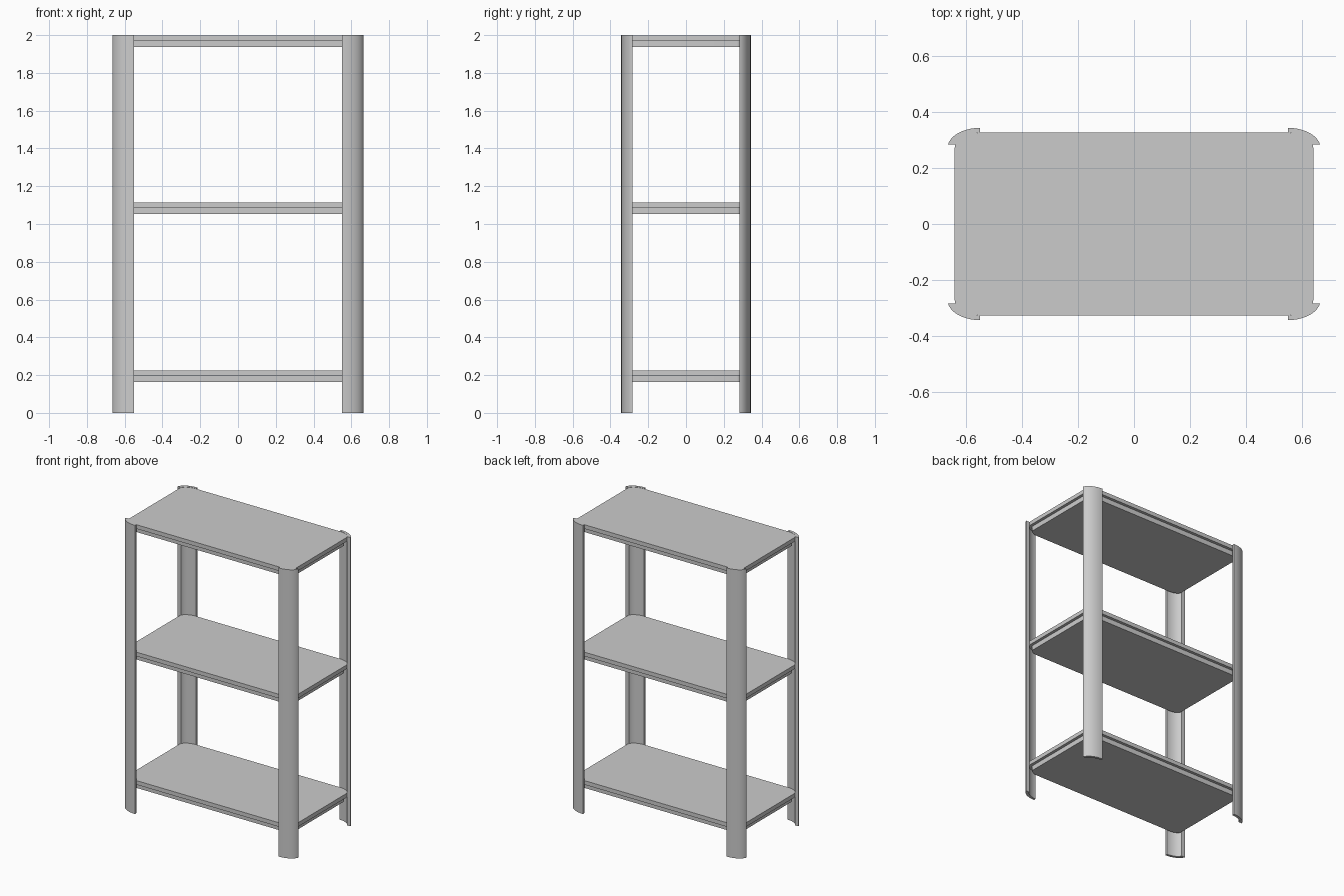
import bpy, bmesh, math

if "Cube" in bpy.data.objects:
    bpy.data.objects.remove(bpy.data.objects["Cube"])

CX, CY = 0.55, 0.27  # centre of the rounded corner


def arc(rx, ry, a0, a1, n=12):
    return [(CX + rx * math.cos(a0 + (a1 - a0) * i / n),
             CY + ry * math.sin(a0 + (a1 - a0) * i / n)) for i in range(n + 1)]


def extrude(name, outline, z0, z1):
    bm = bmesh.new()
    face = bm.faces.new([bm.verts.new((x, y, z0)) for x, y in outline])
    ret = bmesh.ops.extrude_face_region(bm, geom=[face])
    verts = [v for v in ret["geom"] if isinstance(v, bmesh.types.BMVert)]
    bmesh.ops.translate(bm, verts=verts, vec=(0, 0, z1 - z0))
    bmesh.ops.recalc_face_normals(bm, faces=bm.faces)
    mesh = bpy.data.meshes.new(name)
    bm.to_mesh(mesh)
    bm.free()
    obj = bpy.data.objects.new(name, mesh)
    bpy.context.collection.objects.link(obj)
    bpy.ops.object.select_all(action='DESELECT')
    obj.select_set(True)
    bpy.context.view_layer.objects.active = obj
    bpy.ops.object.shade_smooth_by_angle(angle=math.radians(30))
    return obj


def four_way(quarter):
    flip = quarter[::-1]
    return (quarter + [(-x, y) for x, y in flip]
            + [(-x, -y) for x, y in quarter] + [(x, -y) for x, y in flip])


# Curved corner posts
post = arc(0.116, 0.073, 0.2, math.pi / 2) + arc(0.09, 0.056, 0.25, math.pi / 2)[::-1]
for sx, side in ((-1, "left"), (1, "right")):
    for sy, end in ((-1, "front"), (1, "back")):
        extrude(f"{end}_{side}_post", [(x * sx, y * sy) for x, y in post], 0, 2)

# Shelves: a top board over a slightly inset lower board
board = four_way(arc(0.09, 0.056, 0, math.pi / 2))
inset = four_way(arc(0.07, 0.036, 0, math.pi / 2))
for name, top in (("bottom", 0.225), ("middle", 1.115), ("top", 1.998)):
    extrude(name + "_shelf_board", board, top - 0.028, top)
    extrude(name + "_shelf_underside", inset, top - 0.062, top - 0.028)
